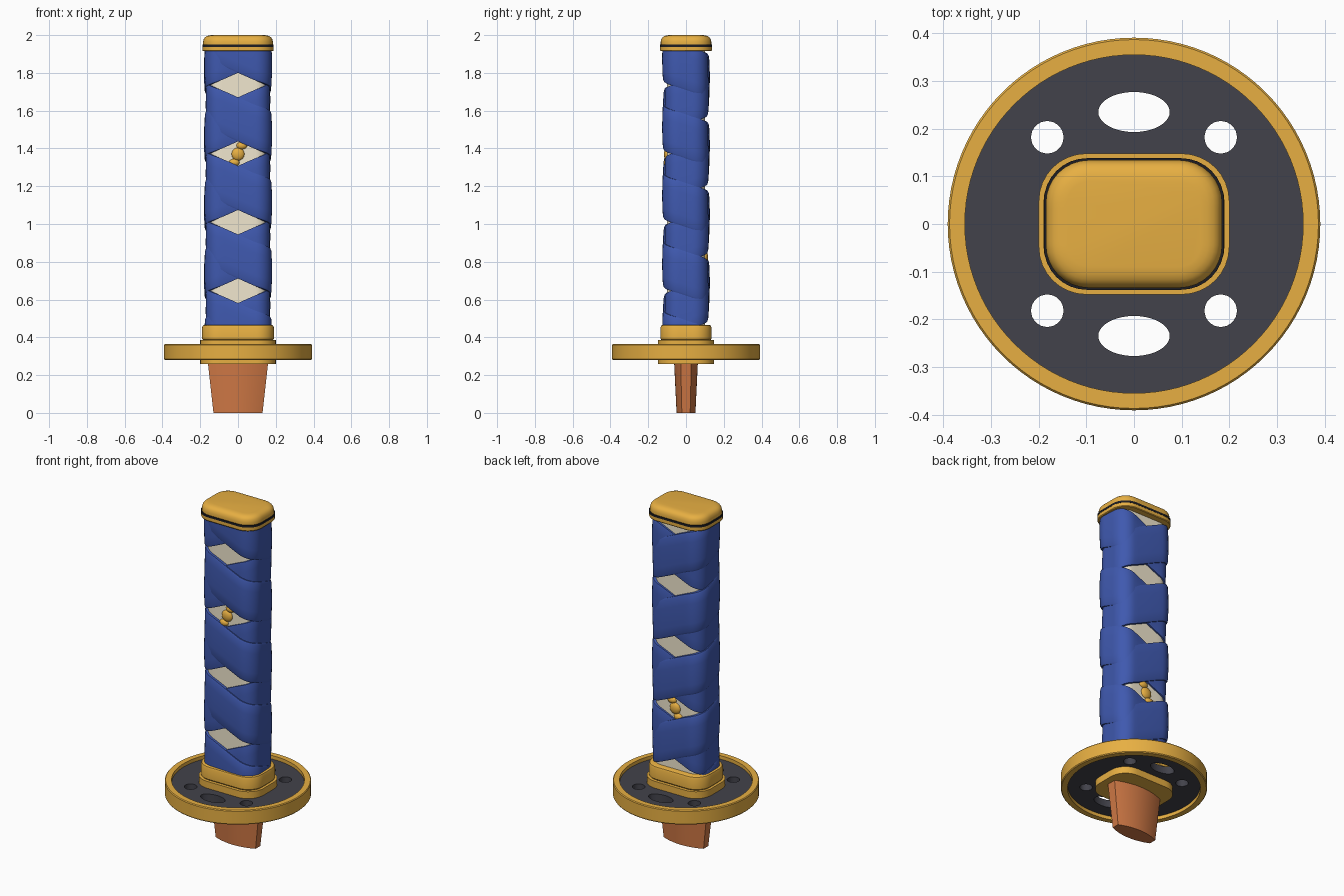
import bpy, bmesh
from math import pi, sin, cos
from mathutils import Vector

if "Cube" in bpy.data.objects:
    bpy.data.objects.remove(bpy.data.objects["Cube"])


def material(name, rgb):
    m = bpy.data.materials.new(name)
    m.diffuse_color = (*rgb, 1)
    m.use_nodes = True
    m.node_tree.nodes["Principled BSDF"].inputs["Base Color"].default_value = m.diffuse_color
    return m


gold = material("gold", (0.80, 0.43, 0.055))
iron = material("dark_iron", (0.055, 0.055, 0.07))
black = material("black", (0.012, 0.012, 0.016))
blue = material("blue_cloth", (0.05, 0.10, 0.43))
cream = material("cream_skin", (0.88, 0.80, 0.62))
copper = material("copper", (0.63, 0.19, 0.06))


def smooth(ob, angle):
    bpy.ops.object.select_all(action='DESELECT')
    ob.select_set(True)
    bpy.context.view_layer.objects.active = ob
    bpy.ops.object.shade_smooth_by_angle(angle=angle)


def finish(bm, name, mat, angle=0.6):
    bmesh.ops.recalc_face_normals(bm, faces=bm.faces)
    me = bpy.data.meshes.new(name)
    bm.to_mesh(me)
    bm.free()
    me.materials.append(mat)
    ob = bpy.data.objects.new(name, me)
    bpy.context.collection.objects.link(ob)
    smooth(ob, angle)
    return ob


def outline(hx, hy, r, n=8, m=8):
    """Rounded rectangle as (point, normal), starting at front centre."""
    a, b = hx - r, hy - r
    c = [Vector(p) for p in ((a, -b), (a, b), (-a, b), (-a, -b))]
    pts = []
    for q in range(4):
        t0 = (q - 1) * pi / 2
        nv = Vector((cos(t0), sin(t0)))
        pts += [(c[q - 1].lerp(c[q], i / m) + nv * r, nv) for i in range(m)]
        for i in range(n):
            t = t0 + i / n * pi / 2
            nv = Vector((cos(t), sin(t)))
            pts.append((c[q] + nv * r, nv))
    return pts[m // 2:] + pts[:m // 2]


def ellipse(rx, ry, cx=0, cy=0, n=64):
    return [(cx + rx * cos(2 * pi * i / n), cy + ry * sin(2 * pi * i / n)) for i in range(n)]


def lens(hx, hy, tip, n=16):
    """Bowed sides with blunt flat ends."""
    half = [(hx * (2 * i / n - 1), -tip - (hy - tip) * (1 - (2 * i / n - 1) ** 2)) for i in range(n + 1)]
    return half + [(-x, -y) for x, y in half]


def loft(name, loops, mat, ring=False, angle=0.6):
    """Skin a list of (xy outline, z); ring joins last loop to first."""
    bm = bmesh.new()
    rows = [[bm.verts.new((p[0], p[1], z)) for p in pts] for pts, z in loops]
    n = len(rows[0])
    pairs = list(zip(rows, rows[1:])) + ([(rows[-1], rows[0])] if ring else [])
    for lo, hi in pairs:
        for i in range(n):
            j = (i + 1) % n
            bm.faces.new((lo[i], lo[j], hi[j], hi[i]))
    if not ring:
        bm.faces.new(rows[0])
        bm.faces.new(rows[-1])
    return finish(bm, name, mat, angle)


def block(name, hx, hy, r, steps, mat):
    """Rounded block; steps are (z, inset)."""
    return loft(name, [([p for p, _ in outline(hx - d, hy - d, r - d)], z) for z, d in steps], mat)


# copper blade collar
loft("blade_collar", [(lens(0.13, 0.05, 0.022), 0), (lens(0.16, 0.063, 0.028), 0.27)], copper)

# guard: gold rim
loft("guard_rim", [(ellipse(r, r, n=96), z) for r, z in (
    (0.355, 0.28), (0.387, 0.28), (0.391, 0.285), (0.391, 0.36), (0.387, 0.365), (0.355, 0.365))],
    gold, ring=True)

# guard: pierced dark plate
cu = bpy.data.curves.new("guard_plate", 'CURVE')
cu.dimensions, cu.fill_mode, cu.extrude = '2D', 'BOTH', 0.022
shapes = [ellipse(0.36, 0.36, n=96)]
for sy in (-1, 1):
    shapes.append(ellipse(0.075, 0.042, 0, sy * 0.235, 40))
    for sx in (-1, 1):
        shapes.append(ellipse(0.034, 0.034, sx * 0.182, sy * 0.182, 32))
for pts in shapes:
    sp = cu.splines.new('POLY')
    sp.points.add(len(pts) - 1)
    for q, p in zip(sp.points, pts):
        q.co = (*p, 0, 1)
    sp.use_cyclic_u = True
cu.materials.append(iron)
plate = bpy.data.objects.new("guard_plate", cu)
plate.location.z = 0.3225
bpy.context.collection.objects.link(plate)
bpy.ops.object.select_all(action='DESELECT')
plate.select_set(True)
bpy.context.view_layer.objects.active = plate
bpy.ops.object.convert(target='MESH')
smooth(bpy.context.object, 0.5)

# spacer, lower collar, pommel with dark groove
block("guard_spacer", 0.2, 0.148, 0.1, [(0.26, 0), (0.385, 0)], gold)
block("handle_collar", 0.19, 0.135, 0.09,
      [(0.384, 0.006), (0.392, 0), (0.452, 0), (0.462, 0.004), (0.466, 0.012)], gold)
block("pommel_base", 0.188, 0.137, 0.09, [(1.915, 0.003), (1.919, 0), (1.939, 0)], gold)
block("pommel_groove", 0.189, 0.138, 0.09, [(1.938, 0), (1.95, 0)], black)
block("pommel_cap", 0.185, 0.134, 0.09,
      [(1.948, 0), (1.965, 0), (1.98, 0.004), (1.988, 0.01), (1.994, 0.018), (1.998, 0.03), (2.0, 0.045)], gold)

# handle core
HX, HY, R, PITCH = 0.155, 0.1, 0.06, 0.363
block("handle_core", HX, HY, R, [(0.45, 0), (1.93, 0)], cream)


def wrap(name, hand, over):
    """Cloth strip spiralling up; over=1 lies on top at front and right, -1 at back and left."""
    loop = outline(HX, HY, R)
    n = len(loop)
    dist = [0]
    for i in range(n):
        dist.append(dist[-1] + (loop[(i + 1) % n][0] - loop[i][0]).length)
    section = [(-1, -0.01), (-1, 0.75), (-0.92, 0.93), (-0.5, 1.05), (0, 1.1),
               (0.5, 1.05), (0.92, 0.93), (1, 0.75), (1, -0.01)]
    bm = bmesh.new()
    prev = None
    for k in range(6 * n + 1):
        p, nv = loop[k % n]
        s = dist[k % n] / dist[-1]
        zc = 0.102 + PITCH * (k // n + s + 0.012 * sin(4 * pi * s))
        height = 0.0175 + over * 0.0065 * cos(2 * pi * s * hand - 0.75)
        row = []
        for v, t in section:
            q = p + nv * (height * t if t > 0 else -0.006)
            row.append(bm.verts.new((hand * q.x, q.y, zc + v * 0.1165)))
        if prev:
            for i in range(len(row)):
                j = (i + 1) % len(row)
                bm.faces.new((prev[i], prev[j], row[j], row[i]))
        prev = row
    # trim inside collar and pommel
    for z, d in ((0.457, -1), (1.925, 1)):
        bmesh.ops.bisect_plane(bm, geom=bm.verts[:] + bm.edges[:] + bm.faces[:],
                               plane_co=(0, 0, z), plane_no=(0, 0, d), clear_outer=True)
    finish(bm, name, blue, 0.7)


wrap("cloth_wrap_a", -1, 1)
wrap("cloth_wrap_b", 1, -1)


def ornament(name, side, z):
    """Three gold beads on a slant."""
    bm = bmesh.new()
    for k, rx, rz in ((-1, 0.028, 0.02), (0, 0.034, 0.034), (1, 0.028, 0.02)):
        geo = bmesh.ops.create_uvsphere(bm, u_segments=24, v_segments=12, radius=1)
        for v in geo["verts"]:
            v.co = Vector((v.co.x * rx + k * 0.02, side * 0.099 + v.co.y * 0.018, v.co.z * rz + z + k * 0.045))
    finish(bm, name, gold, 1.0)


ornament("front_ornament", -1, 1.37)
ornament("back_ornament", 1, 0.825)
